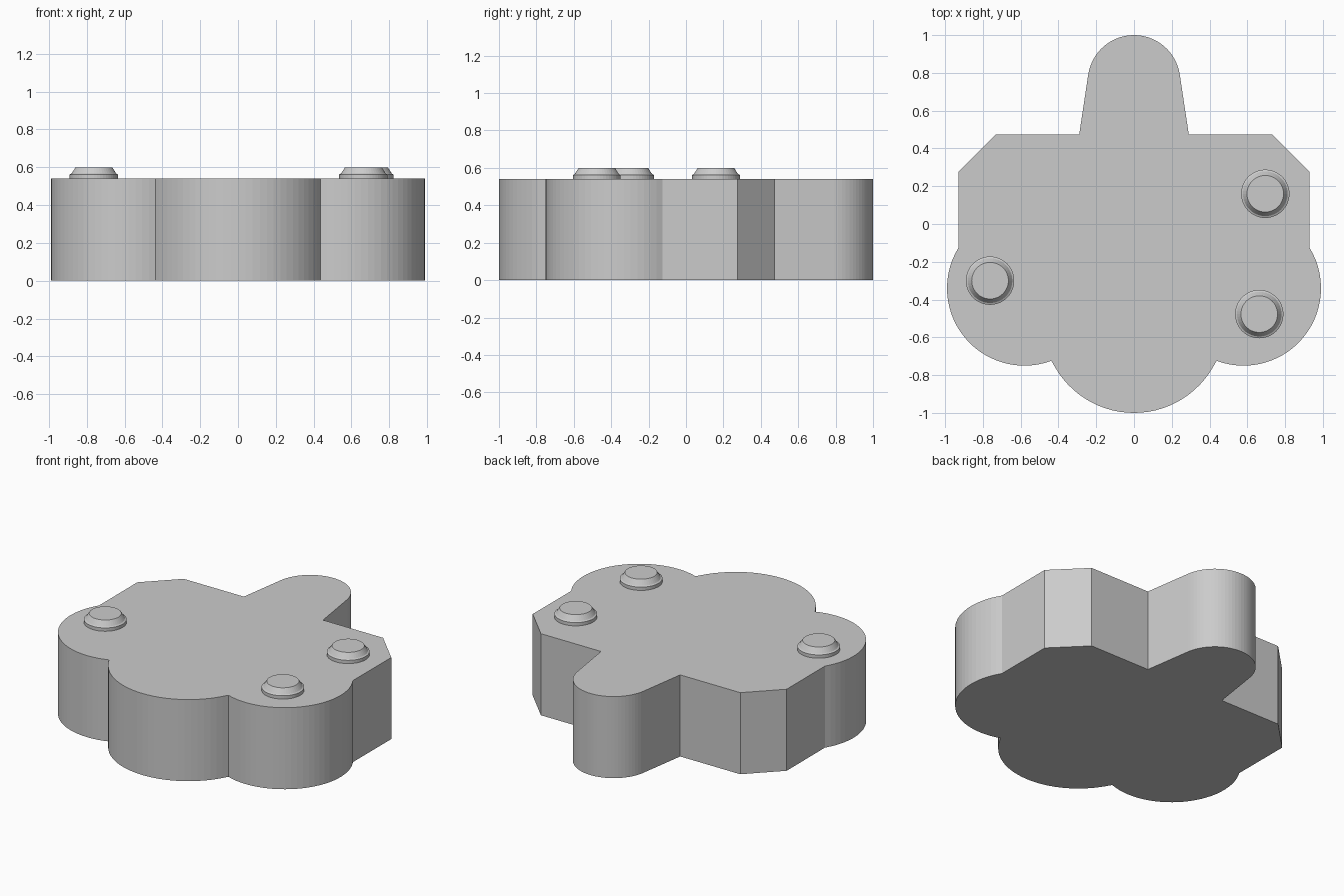
import bpy, bmesh, math

if "Cube" in bpy.data.objects:
    bpy.data.objects.remove(bpy.data.objects["Cube"])

grey = bpy.data.materials.new("plain grey")
grey.diffuse_color = (0.6, 0.6, 0.6, 1)
grey.use_nodes = True
grey.node_tree.nodes["Principled BSDF"].inputs["Base Color"].default_value = grey.diffuse_color


def finish(bm, name):
    bmesh.ops.recalc_face_normals(bm, faces=bm.faces)
    mesh = bpy.data.meshes.new(name)
    bm.to_mesh(mesh)
    bm.free()
    mesh.materials.append(grey)
    obj = bpy.data.objects.new(name, mesh)
    bpy.context.collection.objects.link(obj)
    return obj


def arc(cx, cy, r, start, end, steps):
    """Points along an arc, angles in degrees."""
    angles = [math.radians(start + (end - start) * i / steps) for i in range(steps + 1)]
    return [(cx + r * math.cos(a), cy + r * math.sin(a)) for a in angles]


def angle_to(cx, cy, x, y):
    return math.degrees(math.atan2(y - cy, x - cx))


# Right half of the outline, from the tip of the tab down to the bottom lobe
half = arc(0, 0.755, 0.245, 90, 8.5, 16)                      # rounded tab
half += [(0.29, 0.475), (0.73, 0.475), (0.93, 0.275)]         # shoulder and chamfer
side = (0.58, -0.34)                                          # side lobe centre
half += arc(*side, 0.41, angle_to(*side, 0.93, -0.125),
            angle_to(*side, 0.437, -0.725), 28)
low = (0, -0.518)                                             # bottom lobe centre
half += arc(*low, 0.482, angle_to(*low, 0.437, -0.725), -90, 14)[1:]
outline = half + [(-x, y) for x, y in reversed(half[1:-1])]

# Thick body plate
bm = bmesh.new()
base = bm.faces.new([bm.verts.new((x, y, 0)) for x, y in outline])
top = bmesh.ops.extrude_face_region(bm, geom=[base], use_keep_orig=True)["geom"]
bmesh.ops.translate(bm, vec=(0, 0, 0.54),
                    verts=[v for v in top if isinstance(v, bmesh.types.BMVert)])
finish(bm, "body")

# Round stepped studs on the top
stud_profile = [(0.128, 0.535), (0.128, 0.562), (0.118, 0.567), (0.097, 0.6)]
for i, (cx, cy) in enumerate([(-0.762, -0.3), (0.695, 0.16), (0.663, -0.477)]):
    bm = bmesh.new()
    n = 48
    rings = [[bm.verts.new((cx + r * math.cos(2 * math.pi * k / n),
                            cy + r * math.sin(2 * math.pi * k / n), z)) for k in range(n)]
             for r, z in stud_profile]
    for a, b in zip(rings, rings[1:]):
        for k in range(n):
            bm.faces.new((a[k], a[(k + 1) % n], b[(k + 1) % n], b[k]))
    bm.faces.new(rings[-1])
    bm.faces.new(rings[0])
    finish(bm, f"stud_{i + 1}")
